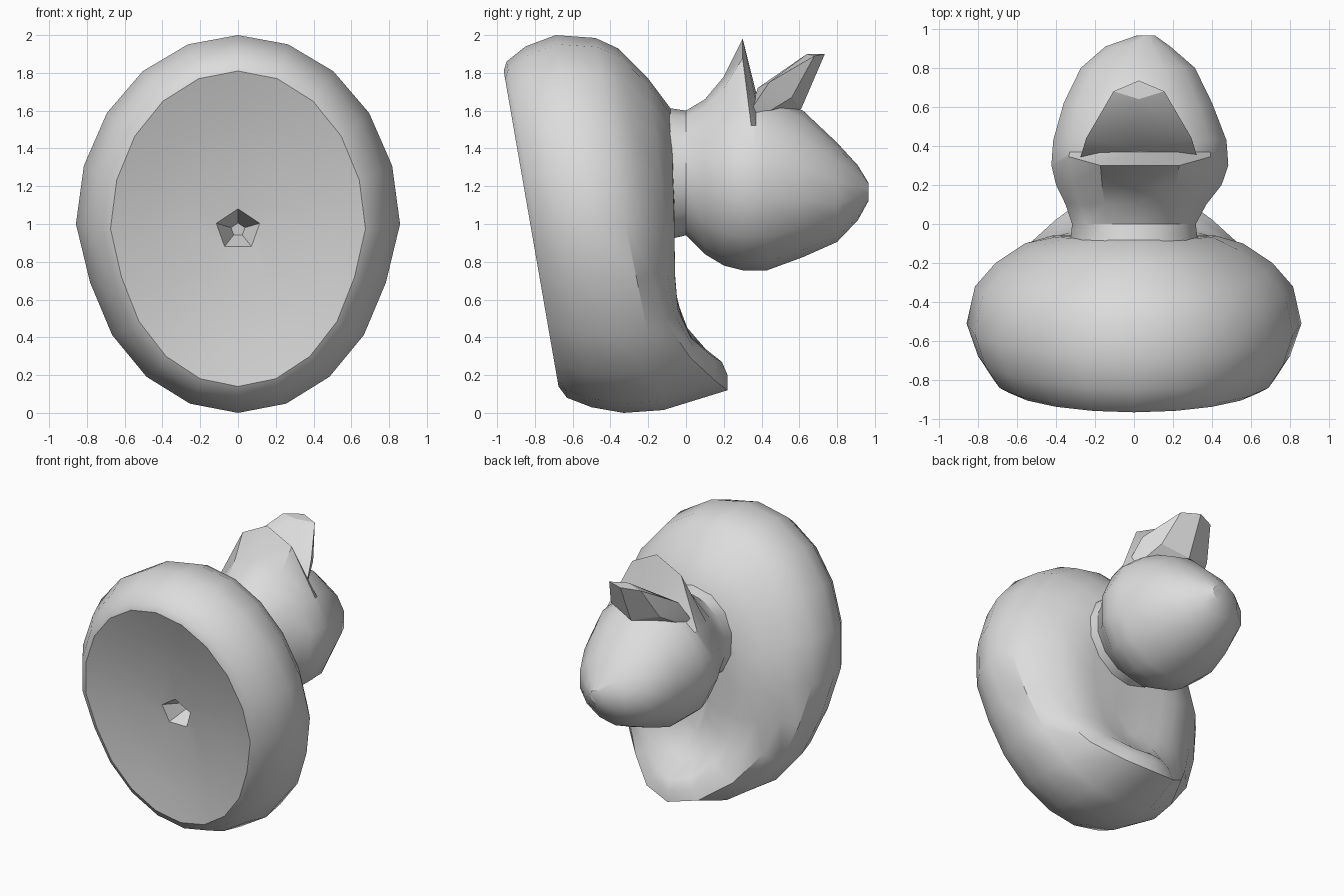
import bpy, bmesh, math

if "Cube" in bpy.data.objects:
    bpy.data.objects.remove(bpy.data.objects["Cube"])

grey = bpy.data.materials.new("plain grey")
grey.diffuse_color = (0.72, 0.72, 0.72, 1)
grey.use_nodes = True
grey.node_tree.nodes["Principled BSDF"].inputs["Base Color"].default_value = grey.diffuse_color


def finish(name, bm, angle=32):
    """Clean the mesh, make the object and smooth its soft edges."""
    bmesh.ops.remove_doubles(bm, verts=bm.verts[:], dist=0.0005)
    bmesh.ops.dissolve_degenerate(bm, edges=bm.edges[:], dist=0.0005)
    bmesh.ops.recalc_face_normals(bm, faces=bm.faces[:])
    me = bpy.data.meshes.new(name)
    bm.to_mesh(me)
    bm.free()
    me.materials.append(grey)
    ob = bpy.data.objects.new(name, me)
    bpy.context.collection.objects.link(ob)
    bpy.ops.object.select_all(action='DESELECT')
    ob.select_set(True)
    bpy.context.view_layer.objects.active = ob
    bpy.ops.object.shade_smooth_by_angle(angle=math.radians(angle))
    return ob


def loft(name, rings, angle=32):
    """Skin a list of equal point rings and cap both ends."""
    bm = bmesh.new()
    loops = [[bm.verts.new(p) for p in r] for r in rings]
    n = len(loops[0])
    for a, b in zip(loops, loops[1:]):
        for i in range(n):
            j = (i + 1) % n
            bm.faces.new((a[i], a[j], b[j], b[i]))
    bm.faces.new(loops[0])
    bm.faces.new(loops[-1])
    return finish(name, bm, angle)


def hull(name, points):
    """Faceted solid around a few corner points."""
    bm = bmesh.new()
    for p in points:
        bm.verts.new(p)
    bmesh.ops.convex_hull(bm, input=bm.verts[:])
    loose = [v for v in bm.verts if not v.link_faces]
    bmesh.ops.delete(bm, geom=loose, context='VERTS')
    return finish(name, bm, 25)


SEG = 20


def body_ring(yt, zt, ym, yb, zb, w, power):
    """Tilted egg ring: top, middle and bottom depth, half width."""
    pts = []
    for i in range(SEG):
        t = 2 * math.pi * i / SEG
        c, s = math.cos(t), math.sin(t)
        y = ym + (yt - ym) * c if c > 0 else ym + (yb - ym) * (-c) ** power
        x = w * s * (1 if c > -0.1 else 0.96)
        pts.append((x, y, (zt + zb) / 2 + (zt - zb) / 2 * c))
    return pts


def hole_ring(r, depth):
    """Five-sided ring parallel to the tilted base."""
    pts = []
    for i in range(SEG):
        t = 2 * math.pi * (i * 5 // SEG) / 5
        z = 0.97 + r * math.cos(t)
        pts.append((r * 1.1 * math.sin(t), -0.82 - 0.174 * (z - 0.975) + depth, z))
    return pts


def dish_ring(k, depth):
    """Base outline shrunk to k and pushed inward."""
    pts = body_ring(-0.82 - 0.145 * k, 0.975 + 0.835 * k, -0.82,
                    -0.82 + 0.145 * k, 0.975 - 0.835 * k, 0.675 * k, 1)
    return [(x, y + depth, z) for x, y, z in pts]


# Body: pit, dished base, round flank, then the back running into the tail
body = [
    (-0.965, 1.81, -0.82, -0.675, 0.14, 0.675, 1),
    (-0.95, 1.86, -0.79, -0.63, 0.08, 0.725, 1),
    (-0.85, 1.94, -0.675, -0.50, 0.03, 0.80, 1),
    (-0.69, 2.00, -0.51, -0.33, 0.00, 0.858, 1),
    (-0.48, 1.985, -0.32, -0.12, 0.015, 0.815, 1),
    (-0.36, 1.93, -0.20, 0.22, 0.12, 0.71, 3),
    (-0.20, 1.77, -0.10, 0.22, 0.20, 0.56, 4),
    (-0.08, 1.61, -0.06, 0.19, 0.27, 0.42, 5),
    (-0.06, 1.45, -0.06, 0.05, 0.37, 0.30, 4),
    (-0.06, 1.25, -0.06, -0.07, 0.54, 0.15, 1),
]
loft("body", [hole_ring(0.035, 0.25), hole_ring(0.11, 0.10),
              dish_ring(0.45, 0.08), dish_ring(0.75, 0.045)]
     + [body_ring(*r) for r in body], 35)

# Head with the lower bill pulled up out of it. Rings along y:
# depth, low z, high z, half width, x shift, bill height
head = [
    (-0.13, 0.91, 1.62, 0.34, 0.0, 0),
    (0.00, 0.94, 1.60, 0.325, 0.0, 0),
    (0.10, 0.84, 1.65, 0.37, 0.01, 0.01),
    (0.20, 0.78, 1.69, 0.435, 0.025, 0.09),
    (0.30, 0.755, 1.70, 0.465, 0.03, 0.28),
    (0.37, 0.755, 1.70, 0.46, 0.03, 0.0),
    (0.43, 0.755, 1.69, 0.455, 0.03, 0),
    (0.62, 0.825, 1.60, 0.39, 0.02, 0),
    (0.80, 0.905, 1.43, 0.30, 0.02, 0),
    (0.91, 1.02, 1.31, 0.17, 0.02, 0),
    (0.965, 1.12, 1.22, 0.05, 0.06, 0),
]
N = 14
LIFT = {0: 1, 1: 0.8}


def head_ring(y, lo, hi, w, dx, bill):
    pts = []
    for i in range(N):
        t = 2 * math.pi * i / N
        side = min(i, N - i)
        z = (lo + hi) / 2 + (hi - lo) / 2 * math.cos(t)
        # the bill's rim sweeps back at its corners
        back = 0.045 if bill > 0.2 and side == 2 else 0
        pts.append((dx + w * math.sin(t), y + back, z + bill * LIFT.get(side, 0)))
    return pts


loft("head_and_lower_bill", [head_ring(*r) for r in head], 28)


def pairs(half, mid):
    """Mirror the side corners about the bill centre line."""
    return [(0.025 + s * x, y, z) for x, y, z in half for s in (-1, 1)] \
        + [(0.025, y, z) for y, z in mid]


# Upper bill: thin wedge leaning back from the mouth
hull("upper_bill", pairs(
    [(0.30, 0.34, 1.60), (0.27, 0.44, 1.75), (0.13, 0.68, 1.89),
     (0.27, 0.38, 1.56), (0.20, 0.56, 1.67)],
    [(0.38, 1.72), (0.64, 1.90), (0.735, 1.90), (0.61, 1.61)]))
